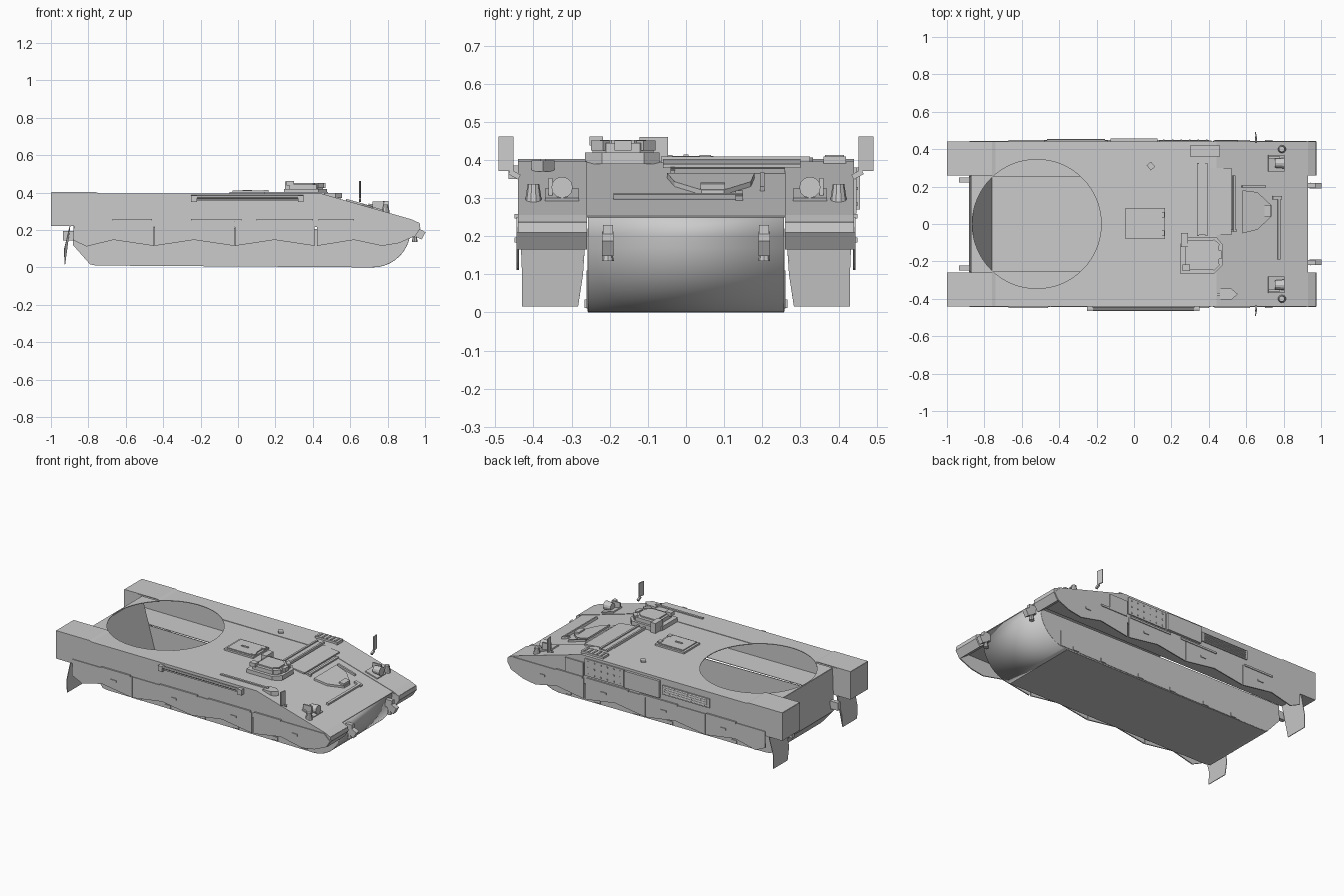
import bpy, bmesh, math
from mathutils import Matrix, Vector

TILT = math.atan(0.286)


def glacis(x):
    return 0.392 - max(0, x - 0.44) * 0.286


def finish(name, bm, mirror=False):
    bmesh.ops.recalc_face_normals(bm, faces=bm.faces)
    me = bpy.data.meshes.new(name)
    bm.to_mesh(me)
    bm.free()
    ob = bpy.data.objects.new(name, me)
    bpy.context.collection.objects.link(ob)
    if mirror:
        add_mirror(ob)
    return ob


def add_mirror(ob):
    m = ob.modifiers.new("mirror", 'MIRROR')
    m.use_axis = (False, True, False)
    m.use_mirror_merge = False


def extrude(name, pts, vec, mirror=False):
    bm = bmesh.new()
    a = [bm.verts.new(p) for p in pts]
    b = [bm.verts.new(Vector(p) + Vector(vec)) for p in pts]
    n = len(a)
    bm.faces.new(a)
    bm.faces.new(b[::-1])
    for i in range(n):
        bm.faces.new((a[i], a[(i + 1) % n], b[(i + 1) % n], b[i]))
    return finish(name, bm, mirror)


def side_plate(name, xz, y0, y1, mirror=False):
    return extrude(name, [(x, y0, z) for x, z in xz], (0, y1 - y0, 0), mirror)


def slab(name, xy, z0, z1, mirror=False):
    return extrude(name, [(x, y, z0) for x, y in xy], (0, 0, z1 - z0), mirror)


def sheet(name, path, y0, y1, mirror=False, cutter=None, smooth=False):
    bm = bmesh.new()
    rows = [(bm.verts.new((x, y0, z)), bm.verts.new((x, y1, z))) for x, z in path]
    for (a, b), (c, d) in zip(rows, rows[1:]):
        bm.faces.new((a, b, d, c))
    ob = finish(name, bm)
    if smooth:
        bpy.ops.object.select_all(action='DESELECT')
        ob.select_set(True)
        bpy.context.view_layer.objects.active = ob
        bpy.ops.object.shade_smooth_by_angle(angle=math.radians(28))
    s = ob.modifiers.new("thickness", 'SOLIDIFY')
    s.thickness = 0.004
    s.offset = 0
    if cutter:
        c = ob.modifiers.new("opening", 'BOOLEAN')
        c.object = cutter
        c.operation = 'DIFFERENCE'
    if mirror:
        add_mirror(ob)
    return ob


def box(name, c, s, ry=0, rz=0, rx=0, mirror=False):
    bm = bmesh.new()
    mat = (Matrix.Translation(c) @ Matrix.Rotation(rz, 4, 'Z') @ Matrix.Rotation(ry, 4, 'Y')
           @ Matrix.Rotation(rx, 4, 'X') @ Matrix.Diagonal((*s, 1)))
    bmesh.ops.create_cube(bm, size=1, matrix=mat)
    return finish(name, bm, mirror)


def cyl(name, c, r, h, axis='Z', n=16, r2=None, mirror=False):
    bm = bmesh.new()
    rot = Matrix.Rotation(math.pi / 2, 4, 'Y') if axis == 'X' else Matrix()
    bmesh.ops.create_cone(bm, cap_ends=True, segments=n, radius1=r, radius2=r if r2 is None else r2,
                          depth=h, matrix=Matrix.Translation(c) @ rot)
    return finish(name, bm, mirror)


def on_glacis(name, x, y, sx, sy, h, mirror=False):
    return box(name, (x, y, glacis(x) + h / 2), (sx, sy, h), ry=TILT, mirror=mirror)


# turret opening cutter
ring = cyl("turret_opening_cutter", (-0.52, 0, 0.4), 0.345, 0.14, n=64)
ring.hide_render = True
ring.hide_viewport = True

# hollow hull shell
deck = [(-0.74, 0.394), (0.44, 0.394), (0.93, 0.254)]
sheet("centre_deck", [(-0.87, 0.391), (0.44, 0.391), (0.93, 0.251)], -0.26, 0.26, cutter=ring)
sheet("side_deck", [(-0.998, 0.40), (-0.76, 0.40)] + deck + [(0.97, 0.235)], 0.26, 0.44, True, ring)
nose = [(0.72 + 0.2 * math.sin(a), 0.2 - 0.198 * math.cos(a))
        for a in [math.radians(9 * i) for i in range(11)]] + [(0.925, 0.252)]
floor = [(-0.87, 0.391), (-0.88, 0.12), (-0.79, 0.018), (-0.76, 0.012), (0.72, 0.002)]
sheet("hull_floor", floor, -0.257, 0.257)
sheet("hull_nose", nose, -0.257, 0.257, smooth=True)
sheet("rear_inner_plate", [(-0.866, 0.385), (-0.76, 0.014)], -0.255, 0.255)
side_plate("lower_hull_side", [(-0.877, 0.22)] + floor[1:] + nose[1:-1], 0.253, 0.258, True)
under = [(0.97, 0.235), (0.973, 0.21), (0.945, 0.167), (0.88, 0.215), (-0.998, 0.222)]
sheet("side_box_underside", under + [(-0.998, 0.40)], 0.26, 0.44, True)
side_plate("side_box_wall", [(-0.998, 0.40), (-0.76, 0.40)] + deck + under, 0.435, 0.44, True)
side_plate("side_box_rear_inner", [(-0.998, 0.222), (-0.998, 0.40), (-0.86, 0.396), (-0.86, 0.222)],
           0.26, 0.264, True)
side_plate("fender_inner", [(0.88, 0.215), (0.945, 0.167), (0.973, 0.21), (0.97, 0.235), (0.92, 0.25)],
           0.26, 0.264, True)

# wavy track skirts
seams = [-0.88, -0.45, -0.02, 0.42]
for i, x in enumerate(seams):
    e = x + 0.43
    pts = [(x + 0.003, 0.25), (x + 0.003, 0.115), (x + 0.215, 0.147), (e, 0.115), (e, 0.25)]
    if i == 0:
        pts[1:2] = [(x, 0.145), (x + 0.07, 0.112)]
    if i == 3:
        pts = pts[:2] + [(0.62, 0.147), (0.77, 0.115), (0.86, 0.13), (0.945, 0.167),
                         (0.972, 0.21), (0.93, 0.25)]
    side_plate("track_skirt_%d" % i, pts, 0.438, 0.445, True)
    box("skirt_clip_%d" % i, (x + 0.3, 0.447, 0.19), (0.04, 0.005, 0.012), mirror=True)
for i, (x0, x1) in enumerate([(-0.67, -0.46), (-0.25, 0.02), (0.1, 0.4), (0.43, 0.62)]):
    box("skirt_rail_%d" % i, ((x0 + x1) / 2, 0.444, 0.252), (x1 - x0, 0.012, 0.012), mirror=True)

# suspension plate with stops
box("suspension_plate", (0.095, 0.257, 0.06), (1.35, 0.008, 0.10), mirror=True)
for i, x in enumerate([-0.53, -0.32, -0.07, 0.17, 0.45, 0.66]):
    box("suspension_stop_%d" % i, (x, 0.26, 0.023), (0.04, 0.012, 0.022), mirror=True)

# rear mud flaps and rear hooks
extrude("mud_flap", [(-0.90, 0.262, 0.222), (-0.90, 0.435, 0.222), (-0.93, 0.43, 0.10),
                     (-0.928, 0.43, 0.015), (-0.928, 0.283, 0.015), (-0.93, 0.27, 0.10)],
        (0.004, 0, 0), True)
box("rear_hook", (-0.905, 0.235, 0.17), (0.06, 0.026, 0.05), mirror=True)

# front towing hooks
box("tow_bracket", (0.945, 0.205, 0.205), (0.05, 0.026, 0.05), mirror=True)
box("tow_hook", (0.97, 0.205, 0.18), (0.05, 0.03, 0.045), ry=0.5, mirror=True)
cyl("tow_pin", (0.945, 0.205, 0.155), 0.016, 0.04, r2=0.008, n=8, mirror=True)

# centre hatch
box("hatch_frame", (0.06, 0.002, 0.396), (0.21, 0.165, 0.016))
box("hatch_lid", (0.06, 0.002, 0.404), (0.18, 0.14, 0.012))
for y in (-0.05, 0.05):
    box("hatch_hinge", (0.15, y, 0.406), (0.025, 0.03, 0.014))
box("hatch_handle", (0.05, 0.0, 0.411), (0.05, 0.012, 0.006))

# commander cupola
slab("cupola_base", [(0.245, -0.265), (0.43, -0.265), (0.475, -0.22), (0.475, -0.11), (0.44, -0.07),
                     (0.28, -0.07), (0.245, -0.11)], 0.39, 0.42)
slab("cupola_body", [(0.275, -0.245), (0.42, -0.245), (0.455, -0.21), (0.455, -0.12), (0.425, -0.085),
                     (0.275, -0.085)], 0.42, 0.444)
slab("cupola_lid", [(0.29, -0.225), (0.40, -0.225), (0.43, -0.195), (0.43, -0.135), (0.40, -0.105),
                    (0.29, -0.105)], 0.444, 0.452)
for i, (x, y, rz) in enumerate([(0.455, -0.165, 0), (0.435, -0.225, -0.8), (0.435, -0.105, 0.8)]):
    box("cupola_periscope_%d" % i, (x, y, 0.438), (0.025, 0.045, 0.026), rz=rz)
box("cupola_sight", (0.27, -0.085, 0.428), (0.036, 0.075, 0.064))
box("cupola_sight_cap", (0.28, -0.235, 0.45), (0.04, 0.035, 0.024))

# engine deck covers, beam and intake
box("engine_cover", (0.46, 0.12, 0.39), (0.12, 0.36, 0.010), ry=0.1)
for x in (0.342, 0.387):
    box("deck_beam", (x, 0.13, 0.40), (0.012, 0.39, 0.018))
box("deck_beam_plate", (0.365, 0.13, 0.397), (0.04, 0.38, 0.010))
box("intake_box", (0.38, 0.39, 0.400), (0.16, 0.06, 0.018))
for i in range(5):
    box("intake_slat_%d" % i, (0.32 + 0.03 * i, 0.39, 0.410), (0.01, 0.05, 0.006))
box("deck_filler", (0.09, 0.31, 0.399), (0.03, 0.035, 0.014), rz=0.7)
on_glacis("glacis_ridge", 0.535, 0.11, 0.012, 0.30, 0.014)
on_glacis("glacis_ridge_foot", 0.53, -0.035, 0.04, 0.012, 0.012)
box("exhaust_strip", (0.31, -0.375, 0.397), (0.34, 0.014, 0.012))
slab("exhaust_cover", [(0.46, -0.405), (0.52, -0.405), (0.555, -0.375), (0.52, -0.345), (0.46, -0.345)],
     0.37, 0.398)

# driver hatch with wedge hood
hatch = [(0.58, 0.18), (0.66, 0.17), (0.735, 0.10), (0.735, 0.04), (0.66, -0.03), (0.58, -0.05)]
extrude("driver_hatch", [(x, y, glacis(x)) for x, y in hatch], (0, 0, 0.014))
box("driver_periscope", (0.715, 0.07, 0.328), (0.035, 0.065, 0.022), ry=0.1)
on_glacis("hatch_side_bar", 0.64, 0.20, 0.13, 0.012, 0.014)
on_glacis("splash_bar", 0.775, -0.02, 0.014, 0.34, 0.016)
on_glacis("splash_bar_end", 0.765, 0.14, 0.05, 0.02, 0.014)

# headlights
on_glacis("headlight_bracket", 0.76, 0.325, 0.09, 0.09, 0.012, True)
cyl("headlight", (0.78, 0.325, 0.328), 0.024, 0.05, 'X', 12, 0.028, True)
box("headlight_guard", (0.75, 0.355, 0.328), (0.06, 0.01, 0.05), mirror=True)
cyl("signal_lamp", (0.79, 0.40, 0.312), 0.023, 0.05, 'Z', 10, 0.015, True)

# mirrors
box("mirror_plate", (0.652, 0.472, 0.416), (0.006, 0.04, 0.09), rz=0.15, mirror=True)
box("mirror_arm", (0.652, 0.45, 0.362), (0.012, 0.03, 0.014), rx=0.5, mirror=True)

# right-hand stowed rod
cyl("stowed_rod", (0.05, -0.455, 0.377), 0.009, 0.6, 'X', 8)
box("rod_rail", (0.05, -0.446, 0.362), (0.58, 0.012, 0.008))
for x in (-0.235, 0.335):
    box("rod_clamp", (x, -0.452, 0.368), (0.03, 0.026, 0.035))

# left-hand side panels and louvres
box("louvre_frame", (-0.31, 0.443, 0.325), (0.34, 0.008, 0.06))
for i in range(4):
    box("louvre_slat_%d" % i, (-0.31, 0.449, 0.305 + 0.014 * i), (0.31, 0.008, 0.005), rx=0.5)
box("stowage_panel", (0.0, 0.447, 0.325), (0.25, 0.018, 0.11))
box("bolted_panel", (0.275, 0.443, 0.325), (0.28, 0.008, 0.11))
box("mesh_panel", (0.49, 0.443, 0.305), (0.13, 0.008, 0.09))
for i in range(6):
    for j in range(3):
        box("panel_bolt", (0.16 + 0.046 * i, 0.448, 0.285 + 0.04 * j), (0.008, 0.005, 0.008))
